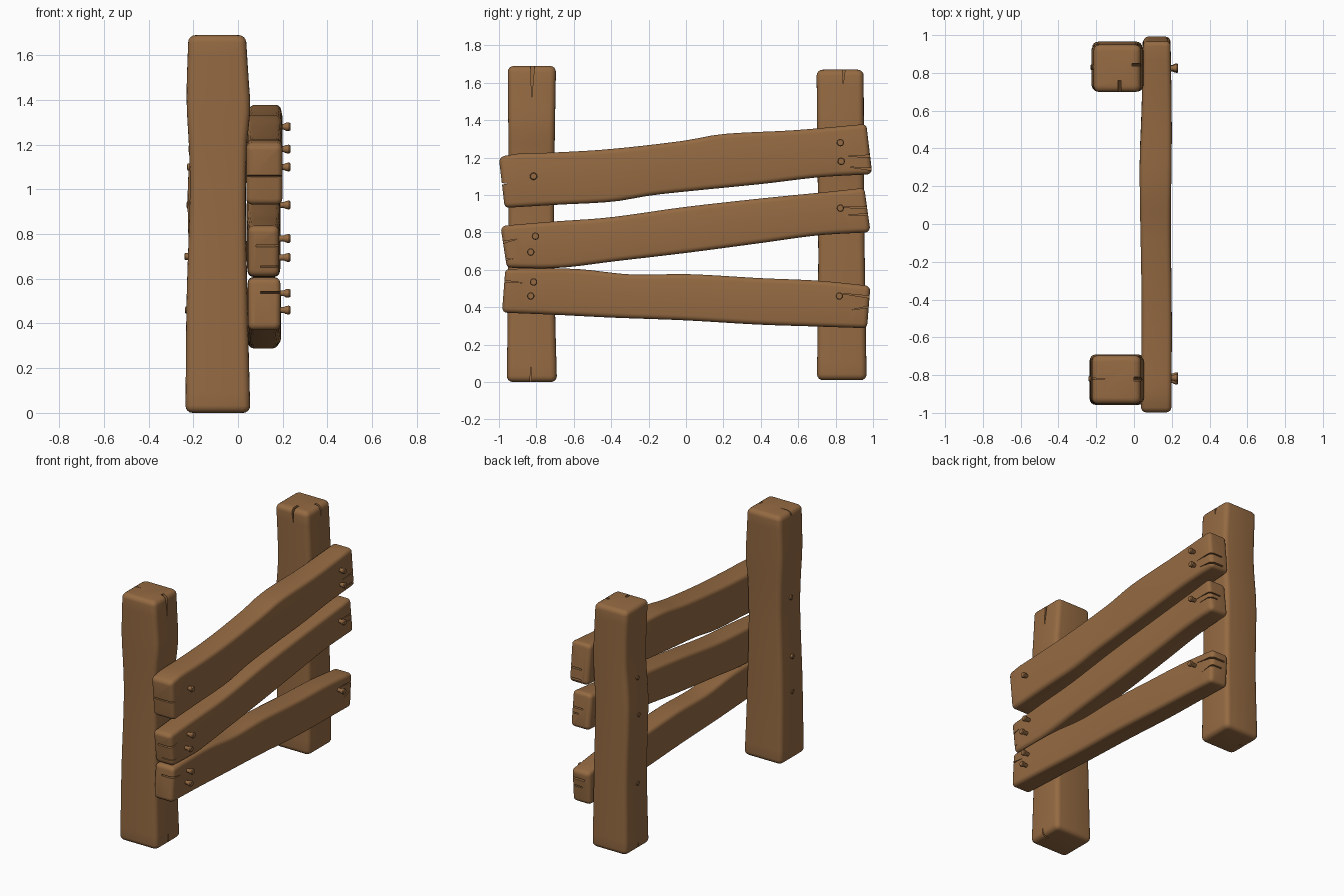
import bpy, bmesh, math
from mathutils import Vector

if "Cube" in bpy.data.objects:
    bpy.data.objects.remove(bpy.data.objects["Cube"])

wood = bpy.data.materials.new("brown wood")
wood.diffuse_color = (0.30, 0.145, 0.055, 1)
wood.use_nodes = True
wood.node_tree.nodes["Principled BSDF"].inputs["Base Color"].default_value = wood.diffuse_color


def finish(name, bm):
    bmesh.ops.recalc_face_normals(bm, faces=bm.faces)
    me = bpy.data.meshes.new(name)
    bm.to_mesh(me)
    bm.free()
    me.materials.append(wood)
    ob = bpy.data.objects.new(name, me)
    bpy.context.collection.objects.link(ob)
    return ob


def select(ob):
    bpy.ops.object.select_all(action='DESELECT')
    ob.select_set(True)
    bpy.context.view_layer.objects.active = ob


def sample(points, t):
    """Smooth curve through (t, value) points."""
    if t <= points[0][0]:
        return points[0][1]
    for i in range(len(points) - 1):
        (a, p), (b, q) = points[i], points[i + 1]
        if t <= b:
            def slope(j):
                lo, hi = points[max(j - 1, 0)], points[min(j + 1, len(points) - 1)]
                return (hi[1] - lo[1]) / (hi[0] - lo[0]) * (b - a)
            s = (t - a) / (b - a)
            return ((2*s**3 - 3*s*s + 1) * p + (s**3 - 2*s*s + s) * slope(i)
                    + (3*s*s - 2*s**3) * q + (s**3 - s*s) * slope(i + 1))
    return points[-1][1]


def beam(name, axis, t0, t1, u_lo, u_hi, v_lo, v_hi, tilt=0.0, r=0.032):
    """Rounded, slightly warped timber along y or z from four edge curves."""
    bm = bmesh.new()
    arc = [i * math.pi / 8 for i in range(5)]
    ends = [(r * (1 - math.sin(a)), r * (1 - math.cos(a))) for a in arc]
    stations = [(t0 + r - r * math.sin(math.pi/2 - a), r * (1 - math.sin(a))) for a in arc]
    n = 26
    stations += [(t0 + r + (t1 - t0 - 2*r) * i / n, 0) for i in range(1, n)]
    stations += [(t0 + t1 - t, d) for t, d in reversed(stations[:5])]
    rings = []
    for t, d in stations:
        u0, u1, v0, v1 = (sample(c, t) for c in (u_lo, u_hi, v_lo, v_hi))
        u0, u1, v0, v1 = u0 + d, u1 - d, v0 + d, v1 - d
        k = r - d * 0.7
        ring = []
        for cu, cv, q in ((u1-k, v1-k, 0), (u0+k, v1-k, 1), (u0+k, v0+k, 2), (u1-k, v0+k, 3)):
            for a in arc:
                ang = a + q * math.pi / 2
                u, v = cu + k * math.cos(ang), cv + k * math.sin(ang)
                w = t + tilt * (2*v - v0 - v1) / (v1 - v0)
                ring.append(bm.verts.new((u, w, v) if axis == 'y' else (u, v, w)))
        rings.append(ring)
    m = len(rings[0])
    for a, b in zip(rings, rings[1:]):
        for i in range(m):
            bm.faces.new((a[i], a[(i+1) % m], b[(i+1) % m], b[i]))
    bm.faces.new(rings[0])
    bm.faces.new(rings[-1])
    return finish(name, bm)


def split(ob, cracks):
    """Cut wedge-shaped cracks: (tip, mouth, depth vector, mouth width)."""
    for tip, mouth, depth, width in cracks:
        tip, mouth, depth = Vector(tip), Vector(mouth), Vector(depth)
        side = (mouth - tip).cross(depth).normalized() * width / 2
        bm = bmesh.new()
        low = [bm.verts.new(p) for p in (tip, mouth + side, mouth - side)]
        high = [bm.verts.new(v.co + depth) for v in low]
        bm.faces.new(low)
        bm.faces.new(high)
        for i in range(3):
            j = (i + 1) % 3
            bm.faces.new((low[i], low[j], high[j], high[i]))
        cutter = finish("crack_cutter", bm)
        cutter.hide_render = True
        mod = ob.modifiers.new("crack", 'BOOLEAN')
        mod.operation, mod.solver, mod.object = 'DIFFERENCE', 'EXACT', cutter
        select(ob)
        bpy.ops.object.modifier_apply(modifier=mod.name)
        bpy.data.objects.remove(cutter)
    select(ob)
    bpy.ops.object.shade_smooth_by_angle(angle=math.radians(35))


# Upright posts
front = beam("front_post", 'z', 0.0, 1.69,
             [(0, -.235), (.5, -.23), (1, -.215), (1.2, -.22), (1.4, -.23), (1.69, -.222)],
             [(0, .055), (.4, .045), (.9, .035), (1.2, .04), (1.36, .055), (1.5, .047), (1.69, .035)],
             [(0, -.958), (.5, -.952), (1, -.948), (1.69, -.953)],
             [(0, -.69), (.4, -.70), (1, -.705), (1.4, -.70), (1.69, -.695)])
split(front, [((.07, -.825, 1.52), (.07, -.82, 1.72), (-.07, 0, 0), .025),
              ((.08, -.83, .08), (.08, -.83, -.02), (-.07, 0, 0), .012),
              ((-.14, -.82, 1.72), (-.25, -.82, 1.72), (0, 0, -.06), .012)])

back = beam("back_post", 'z', 0.01, 1.67,
            [(0, -.222), (.5, -.215), (1, -.225), (1.3, -.205), (1.67, -.215)],
            [(0, .045), (.6, .04), (1, .035), (1.3, .05), (1.67, .035)],
            [(0, .70), (.6, .707), (1, .705), (1.67, .698)],
            [(0, .966), (.5, .958), (1, .952), (1.67, .95)])
split(back, [((.07, .84, 1.59), (.07, .845, 1.70), (-.08, 0, 0), .02),
             ((-.07, .68, 1.57), (-.08, .68, 1.70), (0, .08, 0), .02),
             ((-.24, .83, .08), (-.24, .83, -.02), (.07, 0, 0), .012)])


def rail(name, ends, thick, bottom, top, tilt, cracks):
    """Cracks are (y tip, z tip, y mouth, z mouth, width, x where it starts)."""
    ob = beam(name, 'y', *ends, *thick, bottom, top, tilt, r=0.026)
    split(ob, [((x, a, b), (x, c, d), (.26 - x, 0, 0), w) for a, b, c, d, w, x in cracks])


# Three crooked rails
rail("top_rail", (-.985, .98),
     ([(-1, .037), (-.4, .04), (.3, .03), (.6, .04), (1, .05)],
      [(-1, .198), (-.5, .20), (0, .195), (.5, .20), (1, .193)]),
     [(-1, .93), (-.7, .948), (-.4, .965), (-.2, .998), (0, 1.02), (.4, 1.06), (.7, 1.095), (1, 1.112)],
     [(-1, 1.20), (-.9, 1.22), (-.7, 1.227), (-.4, 1.245), (0, 1.29), (.2, 1.325), (.6, 1.347), (1, 1.382)],
     -.013, [(.83, 1.205, 1.02, 1.21, .012, .1), (.87, 1.15, 1.02, 1.135, .014, .1),
             (-.955, 1.06, -1.03, 1.06, .02, .0)])
rail("middle_rail", (-.975, .97),
     ([(-1, .045), (0, .038), (1, .048)], [(-1, .183), (-.5, .19), (.3, .188), (1, .19)]),
     [(-1, .612), (-.7, .61), (-.4, .645), (0, .692), (.4, .745), (.7, .785), (1, .802)],
     [(-1, .833), (-.7, .858), (-.4, .88), (0, .935), (.4, .98), (.8, 1.02), (1, 1.042)],
     -.013, [(.82, .935, 1.02, .93, .012, .1), (.85, .895, 1.02, .895, .01, .13),
             (-.90, .765, -1.03, .735, .016, .08), (-.92, .66, -1.03, .645, .014, .1)])
rail("bottom_rail", (-.975, .977),
     ([(-1, .045), (0, .04), (1, .045)], [(-1, .19), (-.4, .185), (.4, .192), (1, .18)]),
     [(-1, .372), (-.7, .36), (-.4, .345), (0, .33), (.4, .307), (.7, .297), (1, .287)],
     [(-1, .605), (-.6, .605), (-.3, .575), (0, .577), (.4, .555), (.7, .542), (1, .512)],
     .007, [(.82, .475, 1.02, .45, .014, .08), (.88, .385, 1.02, .41, .012, .1),
            (-.87, .53, -1.03, .545, .014, .1)])


def nail(name, y, z, rings):
    """Round nail along x from (x, radius) rings."""
    bm = bmesh.new()
    n = 12
    loops = [[bm.verts.new((x, y + r * math.cos(2*math.pi*i/n), z + r * math.sin(2*math.pi*i/n)))
              for i in range(n)] for x, r in rings]
    for a, b in zip(loops, loops[1:]):
        for i in range(n):
            bm.faces.new((a[i], a[(i+1) % n], b[(i+1) % n], b[i]))
    bm.faces.new(loops[0])
    bm.faces.new(loops[-1])
    split(finish(name, bm), [])


# Nail heads on the rails
for y, z in ((.825, 1.28), (.83, 1.18), (-.815, 1.10), (-.805, .78), (-.83, .695),
             (-.815, .535), (-.83, .46), (.825, .93), (.82, .46)):
    nail("nail_head", y, z, [(.15, .012), (.205, .013), (.214, .018), (.228, .02), (.234, .016)])

# Nail points showing on the far side of the posts
for y, z, x in ((-.82, 1.10, -.228), (-.82, .70, -.24), (-.82, .46, -.237),
                (.83, 1.18, -.222), (.83, .93, -.23), (.83, .46, -.222)):
    nail("nail_point", y, z, [(-.15, .015), (x + .003, .015), (x, .011)])
